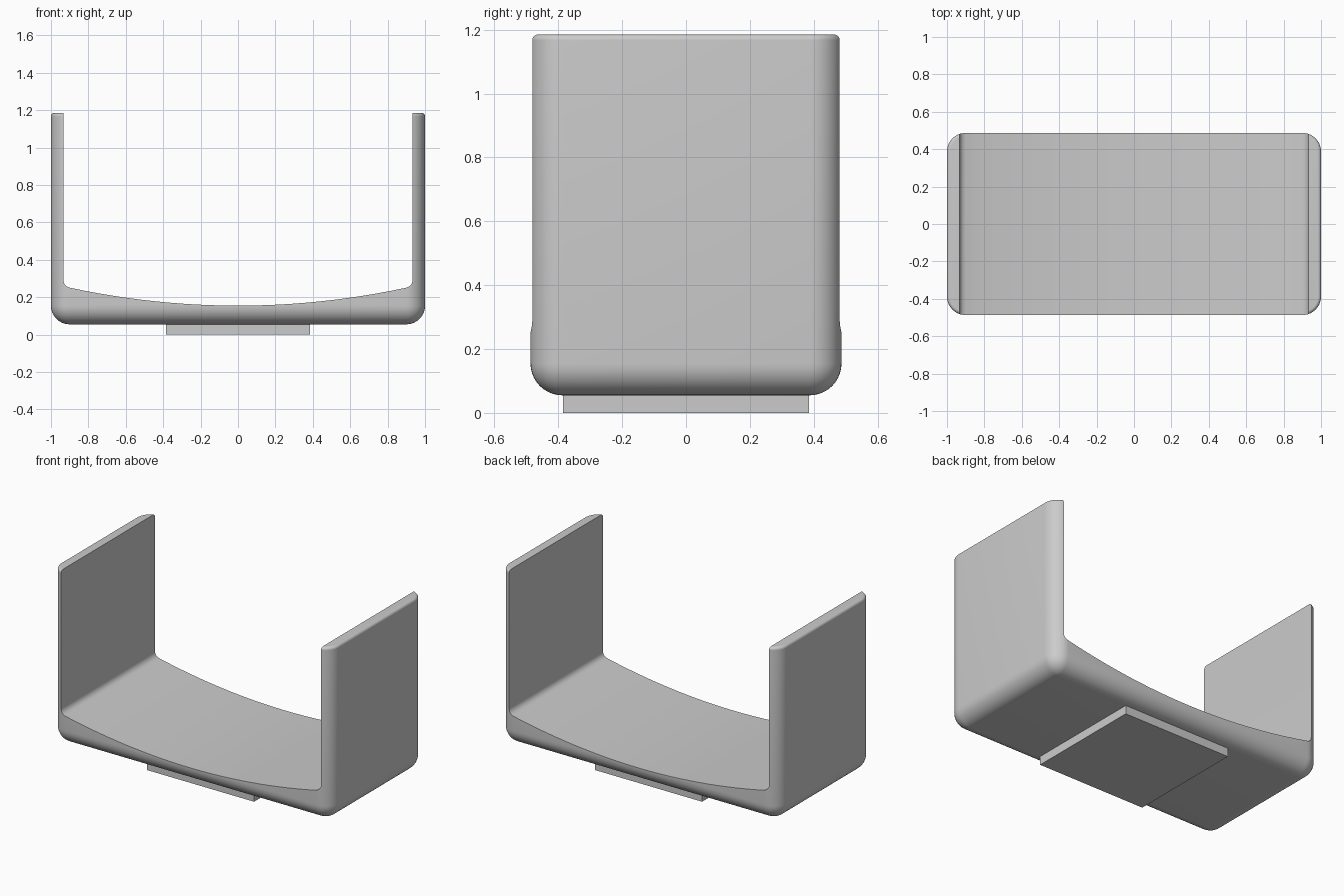
import bpy, bmesh
from math import sin, cos, pi, radians

if "Cube" in bpy.data.objects:
    bpy.data.objects.remove(bpy.data.objects["Cube"])

HALF_X, HALF_Y = 1.0, 0.487
BASE, TOP, PAD = 0.055, 1.185, 0.385
CORNER, LIP, INNER = 0.1, 0.018, 0.933
STEPS = 10

grey = bpy.data.materials.new("plain grey")
grey.use_nodes = True
grey.diffuse_color = (0.6, 0.6, 0.6, 1)
grey.node_tree.nodes["Principled BSDF"].inputs["Base Color"].default_value = (0.6, 0.6, 0.6, 1)


def make_object(name, bm):
    bmesh.ops.recalc_face_normals(bm, faces=bm.faces)
    mesh = bpy.data.meshes.new(name)
    bm.to_mesh(mesh)
    bm.free()
    mesh.materials.append(grey)
    obj = bpy.data.objects.new(name, mesh)
    bpy.context.collection.objects.link(obj)
    return obj


def loft(name, rings):
    """Skin a stack of closed rings and cap both ends."""
    bm = bmesh.new()
    rows = [[bm.verts.new(p) for p in ring] for ring in rings]
    n = len(rows[0])
    for a, b in zip(rows, rows[1:]):
        for i in range(n):
            j = (i + 1) % n
            bm.faces.new((a[i], a[j], b[j], b[i]))
    bm.faces.new(rows[0])
    bm.faces.new(rows[-1])
    bmesh.ops.remove_doubles(bm, verts=bm.verts, dist=0.0001)
    return make_object(name, bm)


def rounded_ring(inset, z):
    """Rounded rectangle outline, pulled in by inset."""
    r = CORNER - inset
    ring = []
    for quarter, (sx, sy) in enumerate(((1, 1), (-1, 1), (-1, -1), (1, -1))):
        for i in range(STEPS + 1):
            a = (quarter + i / STEPS) * pi / 2
            ring.append((sx * (HALF_X - CORNER) + r * cos(a),
                         sy * (HALF_Y - CORNER) + r * sin(a), z))
    return ring


# Rounded block: large fillet below, small lip fillet above
angles = [i / STEPS * pi / 2 for i in range(STEPS + 1)]
rings = [rounded_ring(CORNER * (1 - sin(a)), BASE + CORNER * (1 - cos(a))) for a in angles]
rings += [rounded_ring(LIP * (1 - cos(a)), TOP - LIP + LIP * sin(a)) for a in angles]
cradle = loft("cradle", rings)

# Hollow: sagging floor, small fillets, straight walls, open front and back
FLOOR, RISE, EDGE, FILLET = 0.155, 0.096, 0.9, 0.04
half = [(EDGE * i / 12, FLOOR + RISE * (i / 12) ** 2) for i in range(1, 13)]
corner_z = half[-1][1] + FILLET
for i in range(1, 7):
    a = radians(12 + 78 * i / 6)
    half.append((INNER - FILLET + FILLET * sin(a), corner_z - FILLET * cos(a)))
half.append((INNER, TOP + 0.2))
outline = [(-x, z) for x, z in reversed(half)] + [(0, FLOOR)] + half
hollow = loft("hollow_cutter", [[(x, y, z) for x, z in outline] for y in (-1, 1)])
hollow.hide_render = True

cut = cradle.modifiers.new("hollow", "BOOLEAN")
cut.operation, cut.solver, cut.object = "DIFFERENCE", "EXACT", hollow
bpy.context.view_layer.objects.active = cradle
cradle.select_set(True)
bpy.ops.object.modifier_apply(modifier=cut.name)
bpy.data.objects.remove(hollow)
bpy.ops.object.shade_smooth_by_angle(angle=radians(30))

# Square mounting pad beneath
bm = bmesh.new()
bmesh.ops.create_cube(bm, size=1)
bmesh.ops.scale(bm, vec=(2 * PAD, 2 * PAD, BASE), verts=bm.verts)
bmesh.ops.translate(bm, vec=(0, 0, BASE / 2), verts=bm.verts)
make_object("mounting_pad", bm)
